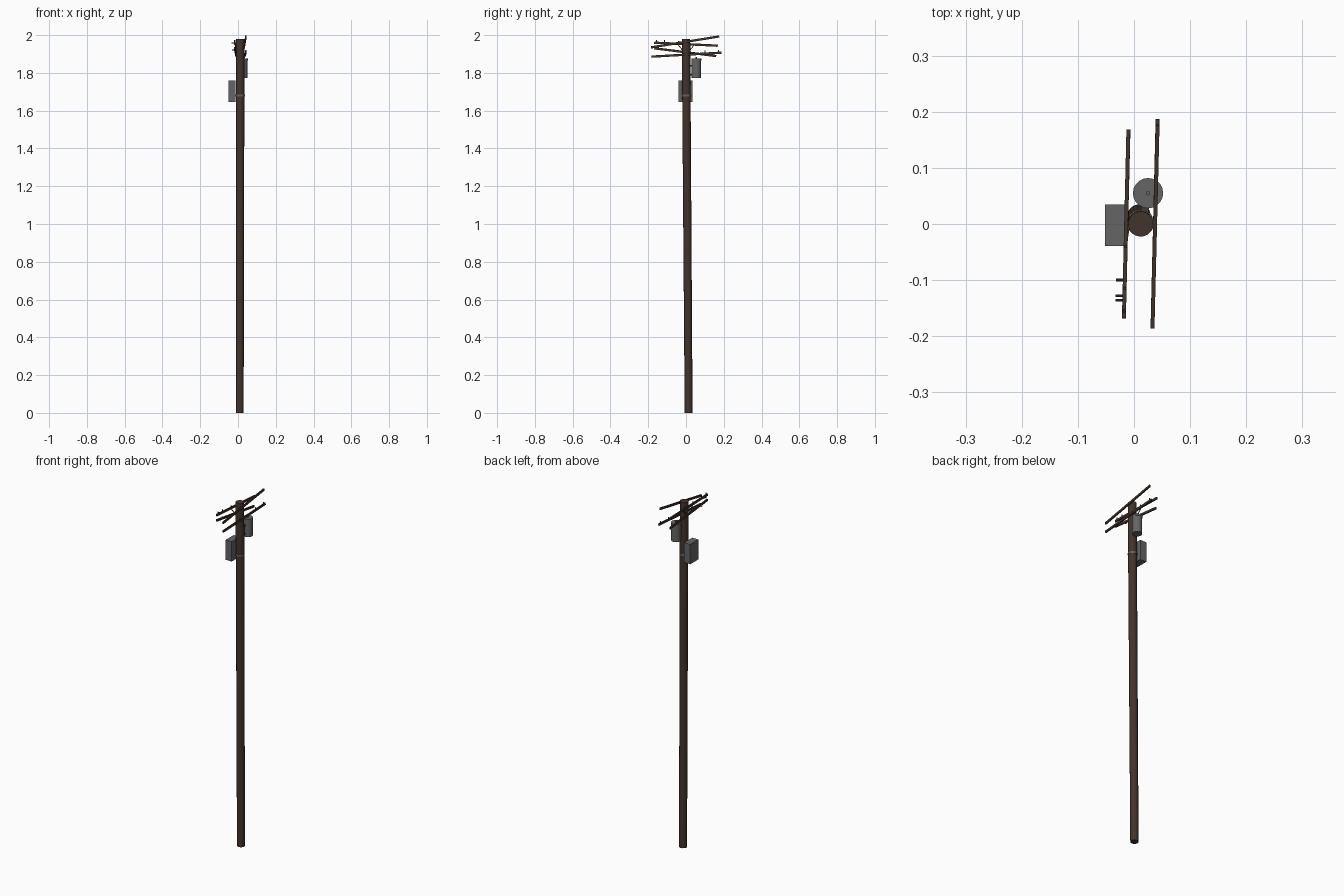
import bpy, bmesh, math
from mathutils import Vector, Matrix

if "Cube" in bpy.data.objects:
    bpy.data.objects.remove(bpy.data.objects["Cube"])


def mat(name, c):
    m = bpy.data.materials.new(name)
    m.diffuse_color = (*c, 1)
    m.use_nodes = True
    m.node_tree.nodes["Principled BSDF"].inputs["Base Color"].default_value = m.diffuse_color
    return m


WOOD = mat("dark_brown_wood", (0.055, 0.034, 0.025))
GREY = mat("grey_metal", (0.13, 0.13, 0.133))
DARK = mat("dark_fittings", (0.045, 0.042, 0.042))


def finish(name, bm, m, smooth=False):
    bmesh.ops.recalc_face_normals(bm, faces=bm.faces)
    me = bpy.data.meshes.new(name)
    bm.to_mesh(me)
    bm.free()
    me.materials.append(m)
    o = bpy.data.objects.new(name, me)
    bpy.context.collection.objects.link(o)
    if smooth:
        bpy.ops.object.select_all(action='DESELECT')
        o.select_set(True)
        bpy.context.view_layer.objects.active = o
        bpy.ops.object.shade_smooth_by_angle(angle=math.radians(35))
    return o


def rod(name, a, b, r1, r2, m, n=16):
    """Round rod between two points."""
    a, b = Vector(a), Vector(b)
    d = b - a
    mx = Matrix.Translation((a + b) / 2) @ d.to_track_quat('Z', 'Y').to_matrix().to_4x4()
    bm = bmesh.new()
    bmesh.ops.create_cone(bm, cap_ends=True, segments=n, radius1=r1, radius2=r2,
                          depth=d.length, matrix=mx)
    return finish(name, bm, m, n > 8)


def beam(name, a, b, w, h, m):
    """Rectangular beam between two points, w along x and h upward."""
    a, b = Vector(a), Vector(b)
    y = (b - a).normalized()
    x = y.cross(Vector((0, 0, 1))).normalized()
    z = x.cross(y)
    rot = Matrix((x * w, y * (b - a).length, z * h)).transposed().to_4x4()
    bm = bmesh.new()
    bmesh.ops.create_cube(bm, size=1, matrix=Matrix.Translation((a + b) / 2) @ rot)
    return finish(name, bm, m)


def pole_at(z):
    t = z / 1.98
    return Vector((0.009 + 0.003 * t, 0.014 * (1 - t), z))


# Leaning pole
rod("pole", pole_at(0), pole_at(1.98), 0.021, 0.0225, WOOD, 20)

# Tilted crossarms, two on each side of the pole
arms = {
    "upper_right_arm": ((0.033, -0.185, 1.935), (0.042, 0.176, 1.993)),
    "lower_right_arm": ((0.033, -0.183, 1.886), (0.042, 0.187, 1.907)),
    "upper_left_arm": ((-0.018, -0.168, 1.960), (-0.010, 0.168, 1.944)),
    "lower_left_arm": ((-0.018, -0.168, 1.930), (-0.010, 0.160, 1.889)),
}
for name, (a, b) in arms.items():
    beam(name, a, b, 0.007, 0.012, WOOD)


def on_arm(name, y):
    a, b = map(Vector, arms[name])
    return a.lerp(b, (y - a.y) / (b.y - a.y))


# Side pins and upright pins on the arms
for arm, ys in (("upper_left_arm", (-0.128, -0.136)), ("lower_left_arm", (-0.100,))):
    for y in ys:
        p = on_arm(arm, y)
        rod("side_pin", p, p + Vector((-0.016, 0, 0)), 0.0025, 0.0025, DARK, 8)
for arm, ys in (("upper_left_arm", (-0.155, -0.115, -0.04)),
                ("lower_right_arm", (0.10, 0.172))):
    for y in ys:
        p = on_arm(arm, y)
        rod("insulator_pin", p, p + Vector((0, 0, 0.016)), 0.003, 0.0025, DARK, 8)

# Thin diagonal braces from arms to pole
for s in (-1, 1):
    beam("left_brace", on_arm("upper_left_arm", s * 0.045), (-0.009, s * 0.004, 1.90), 0.003, 0.004, DARK)

# Hanging transformer can with lid, bushing and brackets
C = Vector((0.025, 0.055, 0))
up = lambda z: C + Vector((0, 0, z))
rod("transformer_can", up(1.772), up(1.868), 0.0255, 0.0255, GREY, 20)
rod("transformer_lid", up(1.866), up(1.875), 0.027, 0.027, GREY, 20)
rod("lid_bushing", up(1.875), up(1.884), 0.004, 0.004, GREY, 8)
for z in (1.79, 1.838):
    beam("transformer_bracket", (0.017, 0.01, z), (0.021, 0.04, z), 0.014, 0.009, DARK)

# Equipment box and the strap holding it
beam("equipment_box", (-0.032, -0.039, 1.703), (-0.032, 0.035, 1.703), 0.039, 0.114, GREY)
rod("pole_strap", pole_at(1.676), pole_at(1.686), 0.0242, 0.0242, GREY, 20)
